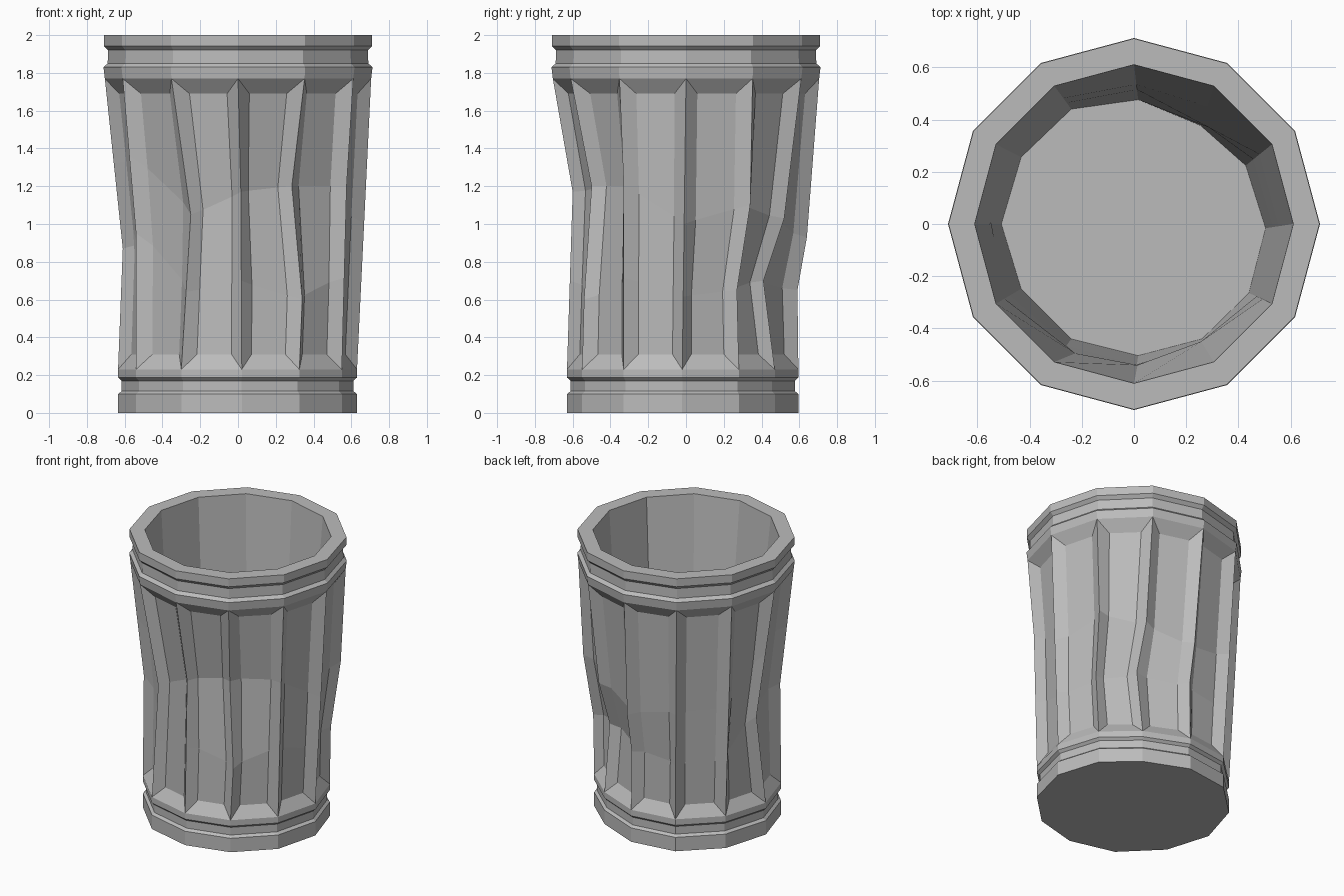
import bpy
import bmesh
from math import radians, cos, sin
from mathutils import Vector

SIDES = 12
FOOT_Z, HEAD_Z = 0.23, 1.77
FLOOR_Z, TOP_Z = 0.1, 2.0
RECESS = 0.05

old = bpy.data.objects.get("Cube")
if old:
    bpy.data.objects.remove(old, do_unlink=True)

grey = bpy.data.materials.new("grey_metal")
grey.use_nodes = True
grey.diffuse_color = (0.5, 0.5, 0.5, 1)
grey.node_tree.nodes["Principled BSDF"].inputs["Base Color"].default_value = (0.5, 0.5, 0.5, 1)

# Corners of the bent foot, counter-clockwise starting at +x
FOOT = [(0.63, -0.02), (0.535, 0.28), (0.32, 0.47), (0.02, 0.595),
        (-0.3, 0.55), (-0.54, 0.32), (-0.635, 0), (-0.54, -0.31),
        (-0.3, -0.55), (0.02, -0.63), (0.325, -0.55), (0.55, -0.33)]

# Dents: corner number -> points (x, y, z) where its ridge is kinked, going up
DENTS = {
    1: [(0.55, 0.27, 0.65), (0.58, 0.34, 1.1)],
    2: [(0.32, 0.41, 0.7), (0.33, 0.52, 1.03)],
    3: [(0.02, 0.59, 0.65), (0.02, 0.64, 0.93)],
    6: [(-0.61, 0.07, 0.87)],
    7: [(-0.54, -0.3, 0.95)],
    8: [(-0.25, -0.55, 1.05)],
    9: [(0.015, -0.6, 1.17)],
    10: [(0.34, -0.54, 0.6), (0.285, -0.5, 1.2)],
    11: [(0.575, -0.33, 1.2)],
}


def head_ring(radius, z):
    """Regular ring of corners."""
    angles = [radians(360 * i / SIDES) for i in range(SIDES)]
    return [Vector((radius * cos(a), radius * sin(a), z)) for a in angles]


def foot_ring(scale, z):
    """Bent ring of corners."""
    return [Vector((x * scale, y * scale, z)) for x, y in FOOT]


def quad(bm, corners):
    bm.faces.new([bm.verts.new(c) for c in corners])


def loft(bm, rings):
    """Join successive rings with flat quads."""
    for low, high in zip(rings, rings[1:]):
        for i in range(SIDES):
            j = (i + 1) % SIDES
            quad(bm, (low[i], low[j], high[j], high[i]))


def finish(bm, name):
    bmesh.ops.remove_doubles(bm, verts=bm.verts, dist=0.0001)
    mesh = bpy.data.meshes.new(name)
    bm.to_mesh(mesh)
    bm.free()
    mesh.materials.append(grey)
    obj = bpy.data.objects.new(name, mesh)
    bpy.context.collection.objects.link(obj)
    return obj


def ridge_path(i):
    """Four points up one ridge, filling the longest gaps between kinks."""
    path = [foot_ring(1, FOOT_Z)[i]]
    path += [Vector(p) for p in DENTS.get(i, [])]
    path.append(head_ring(0.705, HEAD_Z)[i])
    while len(path) < 4:
        gaps = [b.z - a.z for a, b in zip(path, path[1:])]
        k = gaps.index(max(gaps))
        path.insert(k + 1, (path[k] + path[k + 1]) / 2)
    return path


ridges = [ridge_path(i) for i in range(SIDES)]


def toward(a, b, rise):
    """Point on the segment a-b whose height differs from a by rise."""
    return a.lerp(b, rise / abs(b.z - a.z))


def recessed(left, right):
    """The two inset points between a pair of ridge points."""
    along = right - left
    inward = Vector((-along.y, along.x, 0)).normalized() * RECESS
    return left.lerp(right, 0.21) + inward, left.lerp(right, 0.79) + inward


# Fluted body: one recessed panel between each pair of ridges
bm = bmesh.new()
for i in range(SIDES):
    left, right = ridges[i], ridges[(i + 1) % SIDES]
    inner = [recessed(toward(left[0], left[1], 0.08), toward(right[0], right[1], 0.08)),
             recessed(left[1], right[1]),
             recessed(left[2], right[2]),
             recessed(toward(left[3], left[2], 0.08), toward(right[3], right[2], 0.08))]
    for k in range(3):
        (a, b), (c, d) = inner[k], inner[k + 1]
        quad(bm, (left[k], a, c, left[k + 1]))
        quad(bm, (a, b, d, c))
        quad(bm, (b, right[k], right[k + 1], d))
    quad(bm, (left[0], right[0], inner[0][1], inner[0][0]))
    quad(bm, (inner[3][0], inner[3][1], right[3], left[3]))
finish(bm, "fluted_body")

# Foot band with a groove, closed underneath
bm = bmesh.new()
foot_profile = [(1, 0), (1, 0.1), (0.97, 0.115), (0.97, 0.17), (1, 0.187), (1, FOOT_Z)]
loft(bm, [foot_ring(s, z) for s, z in foot_profile])
quad(bm, reversed(foot_ring(1, 0)))
finish(bm, "foot_band")

# Rim band with a groove and a flat lip
bm = bmesh.new()
rim_profile = [(0.705, HEAD_Z), (0.712, 1.83), (0.69, 1.85), (0.688, 1.92),
               (0.71, 1.943), (0.71, TOP_Z), (0.61, TOP_Z)]
loft(bm, [head_ring(r, z) for r, z in rim_profile])
finish(bm, "rim_band")

# Lining: inner wall kept inside the dents, and the floor
lip, floor = head_ring(0.61, TOP_Z), foot_ring(0.8, FLOOR_Z)


def lining_point(i, k):
    ridge = ridges[i][k]
    straight = floor[i].lerp(lip[i], (ridge.z - FLOOR_Z) / (TOP_Z - FLOOR_Z))
    pushed = Vector((ridge.x * 0.9, ridge.y * 0.9, ridge.z))
    return min(straight, pushed, key=lambda p: p.xy.length)


bm = bmesh.new()
middle = [[lining_point(i, k) for i in range(SIDES)] for k in (2, 1)]
loft(bm, [lip] + middle + [floor])
quad(bm, floor)
finish(bm, "lining")
